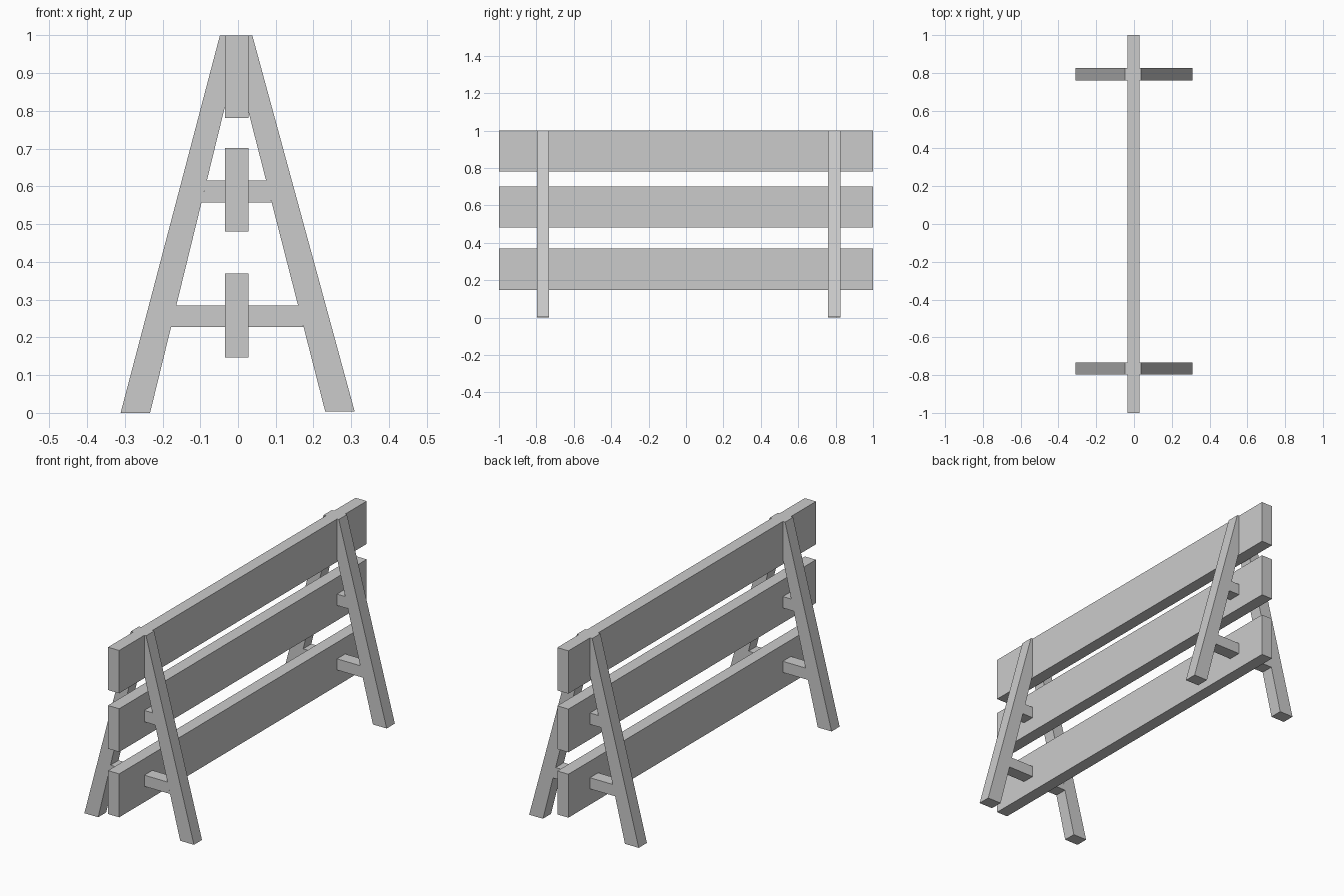
import bpy, bmesh

if "Cube" in bpy.data.objects:
    bpy.data.objects.remove(bpy.data.objects["Cube"])

PLANK_X = (-0.035, 0.028)          # plank thickness range
FRAMES_Y = {"front": (-0.797, -0.732), "back": (0.76, 0.826)}


def prism(name, profile, y0, y1):
    """Extrude an xz profile from y0 to y1."""
    bm = bmesh.new()
    face = bm.faces.new([bm.verts.new((x, y0, z)) for x, z in profile])
    out = bmesh.ops.extrude_face_region(bm, geom=[face])
    verts = [g for g in out["geom"] if isinstance(g, bmesh.types.BMVert)]
    bmesh.ops.translate(bm, vec=(0, y1 - y0, 0), verts=verts)
    bmesh.ops.recalc_face_normals(bm, faces=bm.faces)
    mesh = bpy.data.meshes.new(name)
    bm.to_mesh(mesh)
    bm.free()
    obj = bpy.data.objects.new(name, mesh)
    bpy.context.collection.objects.link(obj)
    return obj


def inner_edge(side, z):
    """x of the inner edge of a leg at height z."""
    return -0.233 + 0.2445 * z if side < 0 else 0.232 - 0.256 * z


# Three long planks
for name, z0, z1 in (("lower_plank", 0.147, 0.369),
                     ("middle_plank", 0.481, 0.702),
                     ("top_plank", 0.781, 1.0)):
    a, b = PLANK_X
    prism(name, [(a, z0), (b, z0), (b, z1), (a, z1)], -1, 1)

for end, (y0, y1) in FRAMES_Y.items():
    # Sloping legs, cut to sit against the top plank
    prism(end + "_left_leg", [(-0.311, 0), (-0.233, 0), (-0.035, 0.81),
                              (-0.035, 1), (-0.048, 1)], y0, y1)
    prism(end + "_right_leg", [(0.309, 0.004), (0.231, 0.004), (0.028, 0.797),
                               (0.028, 1), (0.038, 1)], y0, y1)
    # Crossbars between the legs, carrying the lower planks
    for level, z0, z1 in (("lower", 0.228, 0.285), ("upper", 0.558, 0.616)):
        prism(f"{end}_{level}_crossbar",
              [(inner_edge(-1, z0), z0), (inner_edge(1, z0), z0),
               (inner_edge(1, z1), z1), (inner_edge(-1, z1), z1)], y0, y1)
